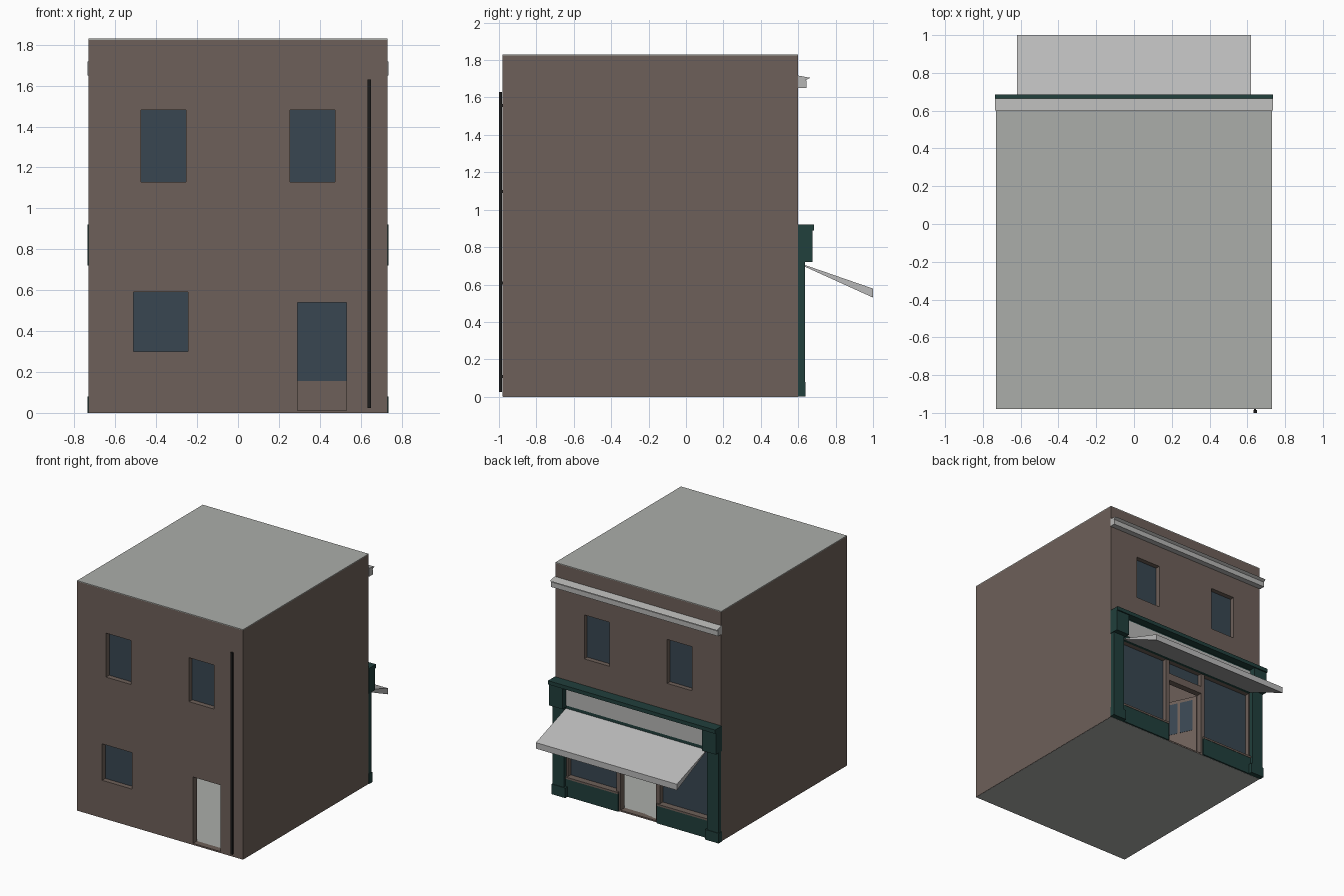
import bpy, bmesh, math
from mathutils import Matrix, Vector

cube = bpy.data.objects.get("Cube")
if cube:
    bpy.data.objects.remove(cube, do_unlink=True)


def material(name, rgb):
    m = bpy.data.materials.new(name)
    m.use_nodes = True
    m.diffuse_color = (*rgb, 1)
    m.node_tree.nodes["Principled BSDF"].inputs["Base Color"].default_value = (*rgb, 1)
    return m


BRICK = material("brown render", (0.155, 0.117, 0.100))
GLASS = material("dark blue glass", (0.040, 0.061, 0.083))
GREEN = material("dark green paint", (0.015, 0.050, 0.045))
ROOF = material("light grey slab", (0.41, 0.42, 0.40))
STONE = material("pale stone", (0.47, 0.47, 0.46))
CANVAS = material("awning canvas", (0.49, 0.49, 0.49))
BLACK = material("black iron", (0.011, 0.011, 0.011))


def finish(name, bm, mat):
    bmesh.ops.recalc_face_normals(bm, faces=bm.faces)
    me = bpy.data.meshes.new(name)
    bm.to_mesh(me)
    bm.free()
    me.materials.append(mat)
    ob = bpy.data.objects.new(name, me)
    bpy.context.collection.objects.link(ob)
    return ob


def box(name, mat, x, y, z):
    """Box from (min, max) pairs on each axis."""
    bm = bmesh.new()
    size = Vector((x[1] - x[0], y[1] - y[0], z[1] - z[0]))
    mid = Vector((sum(x), sum(y), sum(z))) / 2
    bmesh.ops.create_cube(bm, size=1, matrix=Matrix.Translation(mid) @ Matrix.Diagonal(size).to_4x4())
    return finish(name, bm, mat)


def moulding(name, mat, profile, half):
    """Sweep a (y, z) profile along x from -half to half."""
    bm = bmesh.new()
    face = bm.faces.new([bm.verts.new((-half, y, z)) for y, z in profile])
    sweep(bm, [face], (2 * half, 0, 0))
    return finish(name, bm, mat)


def sweep(bm, faces, offset):
    """Extrude faces into a closed solid, keeping the starting faces as a cap."""
    ext = bmesh.ops.extrude_face_region(bm, geom=faces, use_keep_orig=True)["geom"]
    bmesh.ops.translate(bm, vec=offset,
                        verts=[v for v in ext if isinstance(v, bmesh.types.BMVert)])


def mirrored(x):
    return [x, (-x[1], -x[0])]


W, BACK, SHOP, H, T = 0.73, -0.98, 0.60, 1.83, 0.05
FLOOR = 0.012


def facade(name, y, holes):
    """Wall at depth y, pierced by (x range, z range) holes, made T thick."""
    xs = sorted({-W, W} | {v for h in holes for v in h[0]})
    zs = sorted({0, H - 0.006} | {v for h in holes for v in h[1]})
    bm = bmesh.new()
    for x0, x1 in zip(xs, xs[1:]):
        for z0, z1 in zip(zs, zs[1:]):
            cx, cz = (x0 + x1) / 2, (z0 + z1) / 2
            if any(a < cx < b and c < cz < d for (a, b), (c, d) in holes):
                continue
            bm.faces.new([bm.verts.new((px, y, pz)) for px, pz in
                          ((x0, z0), (x1, z0), (x1, z1), (x0, z1))])
    bmesh.ops.remove_doubles(bm, verts=bm.verts, dist=1e-5)
    sweep(bm, bm.faces[:], (0, T if y < 0 else -T, 0))
    return finish(name, bm, BRICK)


# Openings
upper = [(x, (1.13, 1.48)) for x in mirrored((0.255, 0.475))]
rear_low = ((-0.51, -0.245), (0.30, 0.59))
rear_door = ((0.29, 0.53), (FLOOR, 0.54))
display = [(x, (0.155, 0.70)) for x in mirrored((0.19, 0.62))]
transom = ((-0.155, 0.155), (0.59, 0.70))
shop_door = ((-0.155, 0.155), (FLOOR, 0.53))

# Hollow shell
facade("rear_wall", BACK, upper + [rear_low, rear_door])
facade("shop_wall", SHOP, upper + display + [transom, shop_door])
for side, x in zip(("left", "right"), mirrored((W - T, W))):
    box(side + "_side_wall", BRICK, x, (BACK, SHOP), (0, H - 0.006))
box("roof", ROOF, (-W, W), (BACK, SHOP), (H - 0.006, H))
box("floor", ROOF, (-W + 0.002, W - 0.002), (BACK + 0.002, SHOP - 0.002), (-0.001, FLOOR))

# Recessed panes
for i, (x, z) in enumerate(upper + [rear_low]):
    box(f"rear_pane_{i}", GLASS, x, (BACK + 0.04, BACK + 0.048), z)
for i, (x, z) in enumerate(upper + display + [transom]):
    box(f"shop_pane_{i}", GLASS, x, (SHOP - 0.045, SHOP - 0.037), z)

# Stone cornice under the roof on the shop side
moulding("cornice_block", STONE, [(SHOP, 1.65), (0.645, 1.65), (0.645, 1.69), (SHOP, 1.695)], 0.735)
moulding("cornice_cap", STONE, [(SHOP, 1.69), (0.635, 1.69), (0.665, 1.705), (SHOP, 1.717)], 0.735)

# Shopfront joinery
for side, x, base in zip(("left", "right"), mirrored((0.63, W)), mirrored((0.615, 0.735))):
    box(side + "_pilaster", GREEN, x, (SHOP, 0.635), (0, 0.73))
    box(side + "_pilaster_base", GREEN, base, (SHOP, 0.64), (0, 0.08))
    box(side + "_corbel", GREEN, base, (SHOP, 0.675), (0.72, 0.89))
for side, x in zip(("left", "right"), mirrored((0.17, 0.63))):
    box(side + "_stall_riser", GREEN, x, (SHOP, 0.612), (0, 0.14))
    box(side + "_window_sill", BRICK, x, (SHOP, 0.615), (0.14, 0.155))
box("shop_cornice", GREEN, (-0.735, 0.735), (SHOP, 0.685), (0.89, 0.92))
box("fascia_frame", GREEN, (-0.62, 0.62), (SHOP, 0.625), (0.70, 0.89))
box("fascia_board", STONE, (-0.612, 0.612), (0.62, 0.632), (0.735, 0.875))

# Sloping awning with a front valance
moulding("awning", CANVAS, [(0.625, 0.70), (1.0, 0.53), (1.0, 0.578), (0.625, 0.708)], 0.62)

# Shop door standing open inwards
leaf = [box("door_leaf", BRICK, (0, 0.29), (-0.02, 0), (FLOOR + 0.003, 0.527)),
        box("door_handle", GREEN, (0.265, 0.28), (0, 0.02), (0.21, 0.27))]
for i, x in enumerate(((0.03, 0.135), (0.155, 0.26))):
    leaf.append(box(f"door_pane_{i}", GLASS, x, (-0.002, 0.002), (0.24, 0.50)))
for ob in leaf:
    ob.location = (-0.15, SHOP - T, 0)
    ob.rotation_euler.z = math.radians(-65)

# Rear downpipe
box("downpipe", BLACK, (0.632, 0.65), (-1.0, -0.985), (0.025, 1.63))
for i, z in enumerate((0.1, 0.6, 1.09, 1.55)):
    box(f"pipe_bracket_{i}", BLACK, (0.635, 0.647), (-0.99, -0.975), (z, z + 0.015))
